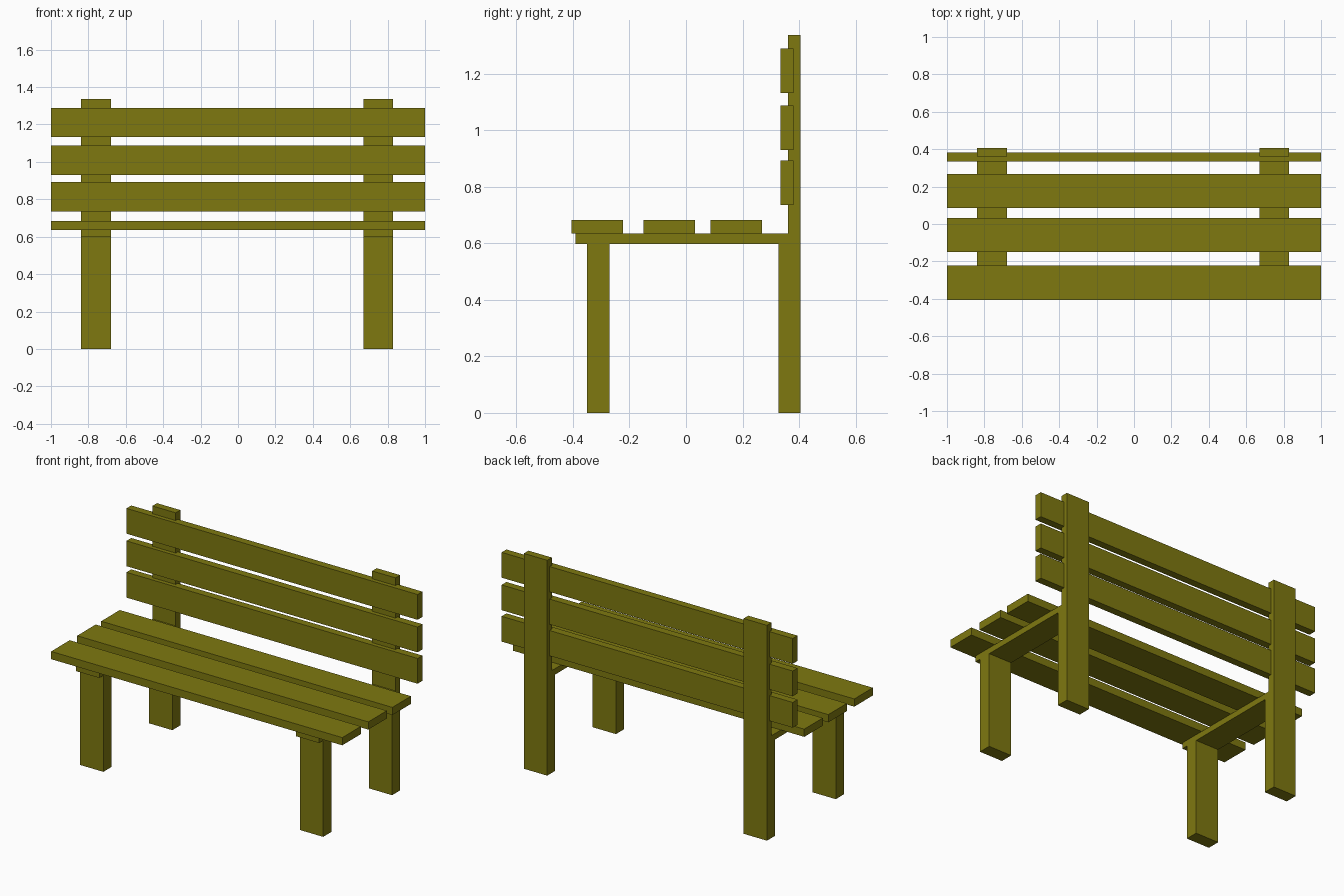
import bpy
import bmesh

if "Cube" in bpy.data.objects:
    bpy.data.objects.remove(bpy.data.objects["Cube"])

wood = bpy.data.materials.new("olive_wood")
wood.diffuse_color = (0.21, 0.19, 0.005, 1)
wood.use_nodes = True
wood.node_tree.nodes["Principled BSDF"].inputs["Base Color"].default_value = wood.diffuse_color


def extrude_profile(name, points, x0, x1):
    """Extrude a closed (y, z) side profile along x."""
    bm = bmesh.new()
    face = bm.faces.new([bm.verts.new((x0, y, z)) for y, z in points])
    ext = bmesh.ops.extrude_face_region(bm, geom=[face])
    verts = [g for g in ext["geom"] if isinstance(g, bmesh.types.BMVert)]
    bmesh.ops.translate(bm, verts=verts, vec=(x1 - x0, 0, 0))
    bmesh.ops.recalc_face_normals(bm, faces=bm.faces)
    mesh = bpy.data.meshes.new(name)
    bm.to_mesh(mesh)
    bm.free()
    mesh.materials.append(wood)
    obj = bpy.data.objects.new(name, mesh)
    bpy.context.collection.objects.link(obj)
    return obj


def slat(name, y0, y1, z0, z1):
    extrude_profile(name, [(y0, z0), (y1, z0), (y1, z1), (y0, z1)], -1, 1)


# Side frames: front leg, seat rail, back leg and back post in one outline
frame = [
    (-0.35, 0), (-0.27, 0), (-0.27, 0.598), (0.327, 0.598),
    (0.327, 0), (0.405, 0), (0.405, 1.337), (0.36, 1.337),
    (0.36, 0.635), (-0.39, 0.635), (-0.39, 0.598), (-0.35, 0.598),
]
for side, x in (("left", -0.84), ("right", 0.67)):
    extrude_profile(f"{side}_frame", frame, x, x + 0.16)

# Seat slats
for i, y in enumerate((-0.405, -0.15, 0.086)):
    slat(f"seat_slat_{i + 1}", y, y + 0.182, 0.635, 0.683)

# Backrest slats, let slightly into the posts
for i, z in enumerate((0.735, 0.93, 1.132)):
    slat(f"back_slat_{i + 1}", 0.334, 0.381, z, z + 0.157)
